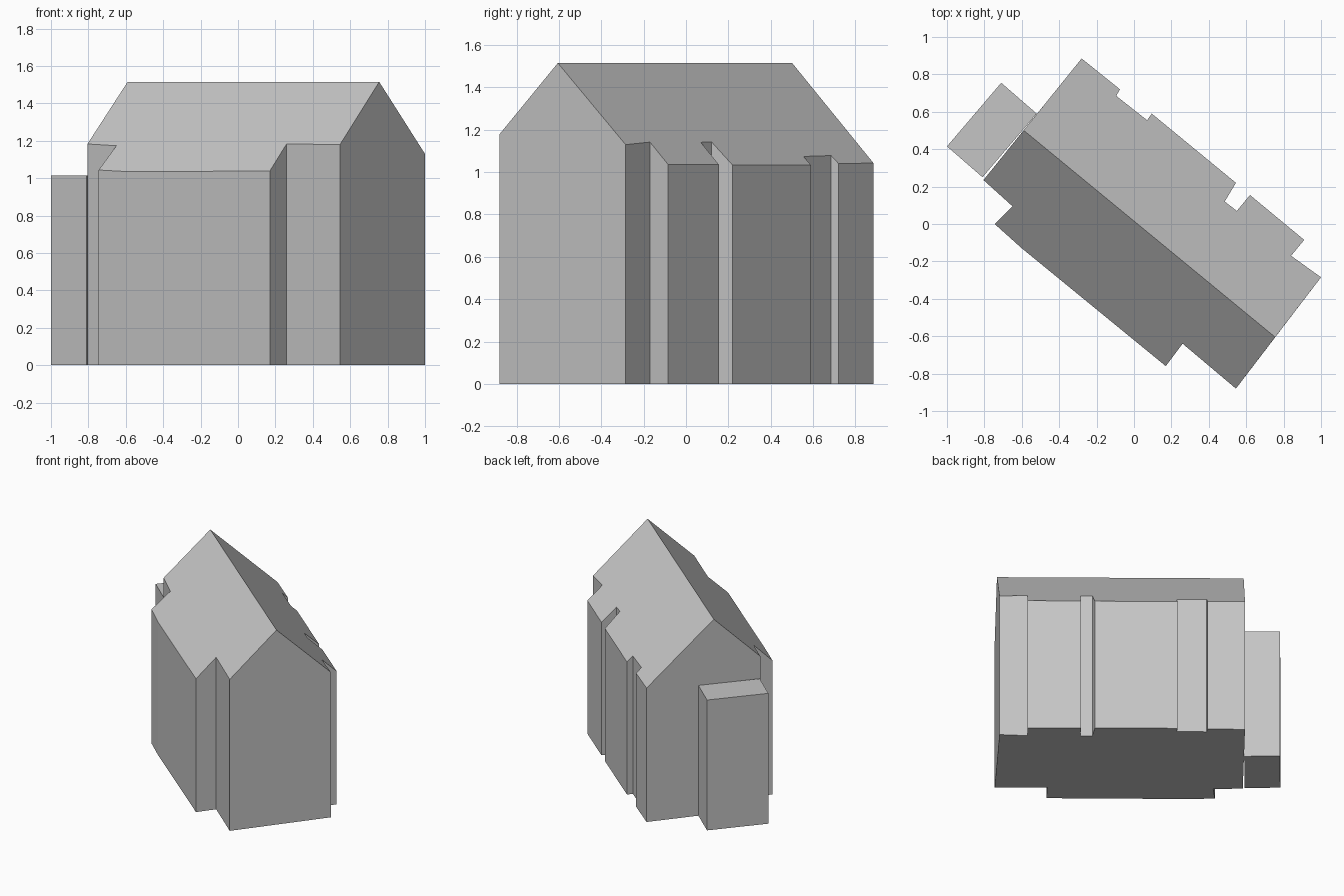
import bpy
import bmesh
from mathutils import Vector

cube = bpy.data.objects.get("Cube")
if cube:
    bpy.data.objects.remove(cube, do_unlink=True)

grey = bpy.data.materials.new("plain grey")
grey.use_nodes = True
GREY = (0.56, 0.56, 0.56, 1)
grey.diffuse_color = GREY
grey.node_tree.nodes["Principled BSDF"].inputs["Base Color"].default_value = GREY

# Roof: a ridge line with one slope falling to each side
RIDGE_LEFT, RIDGE_RIGHT = Vector((0.755, -0.605)), Vector((-0.59, 0.501))
RIDGE_Z, FRONT_PITCH, BACK_PITCH = 1.515, 0.971, 0.957
along = (RIDGE_LEFT - RIDGE_RIGHT).normalized()
across = Vector((-along.y, along.x))


def roof_height(p):
    d = (p - RIDGE_LEFT).dot(across)
    return RIDGE_Z - (BACK_PITCH * d if d > 0 else -FRONT_PITCH * d)


def prism(name, outline, height, top_loops):
    """Raise walls from a ground outline and close them with the given top loops."""
    bm = bmesh.new()
    points = [Vector(p) for p in outline]
    low = [bm.verts.new((p.x, p.y, 0)) for p in points]
    high = [bm.verts.new((p.x, p.y, height(p))) for p in points]
    bm.faces.new(low[::-1])
    for i in range(len(points)):
        j = (i + 1) % len(points)
        bm.faces.new((low[i], low[j], high[j], high[i]))
    for loop in top_loops:
        bm.faces.new([high[i] for i in loop])
    bmesh.ops.recalc_face_normals(bm, faces=bm.faces)
    # Merge the two halves of each gable wall
    bmesh.ops.dissolve_limit(bm, angle_limit=0.015, verts=bm.verts, edges=bm.edges)
    mesh = bpy.data.meshes.new(name)
    bm.to_mesh(mesh)
    bm.free()
    mesh.materials.append(grey)
    obj = bpy.data.objects.new(name, mesh)
    bpy.context.collection.objects.link(obj)
    return obj


# House: wall outlines with bays and recesses on either side of the ridge
front_walls = [(-0.805, 0.235), (-0.65, 0.095), (-0.745, 0.0), (-0.6, -0.13),
               (0.17, -0.76), (0.26, -0.64), (0.545, -0.88)]
back_walls = [(1.0, -0.285), (0.84, -0.17), (0.91, -0.085), (0.62, 0.155),
              (0.55, 0.07), (0.485, 0.12), (0.545, 0.22), (0.095, 0.59),
              (0.07, 0.555), (-0.095, 0.685), (-0.075, 0.72), (-0.28, 0.885)]
outline = [RIDGE_RIGHT, *front_walls, RIDGE_LEFT, *back_walls]
split = len(front_walls) + 1
prism("house", outline, roof_height,
      [range(split + 1), [*range(split, len(outline)), 0]])

# Flat-topped annex against the gable end
prism("annex", [(-1.0, 0.415), (-0.81, 0.25), (-0.52, 0.59), (-0.71, 0.755)],
      lambda p: 1.015, [range(4)])
